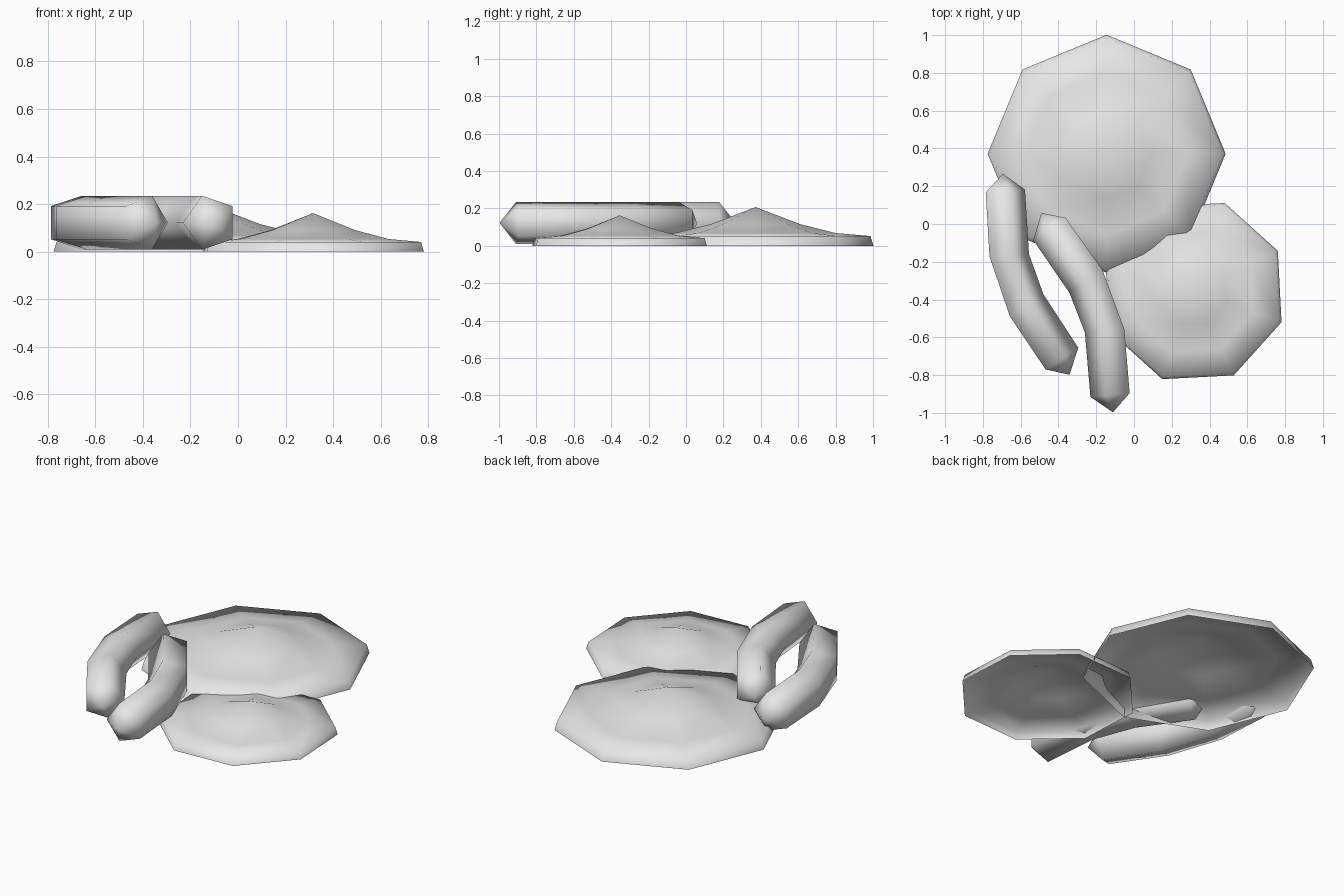
import bpy, bmesh
from math import sin, cos, pi, radians
from mathutils import Vector, Matrix

cube = bpy.data.objects.get("Cube")
if cube:
    bpy.data.objects.remove(cube, do_unlink=True)

grey = bpy.data.materials.new("light_grey")
grey.use_nodes = True
colour = (0.8, 0.8, 0.8, 1)
grey.diffuse_color = colour
grey.node_tree.nodes["Principled BSDF"].inputs["Base Color"].default_value = colour


def finish(name, bm):
    """Turn a bmesh into a fully smooth-shaded object."""
    for face in bm.faces:
        face.smooth = True
    mesh = bpy.data.meshes.new(name)
    bm.to_mesh(mesh)
    bm.free()
    mesh.materials.append(grey)
    obj = bpy.data.objects.new(name, mesh)
    bpy.context.collection.objects.link(obj)
    return obj


def bridge(bm, a, b):
    n = len(a)
    for i in range(n):
        j = (i + 1) % n
        bm.faces.new((a[i], a[j], b[j], b[i]))


def fan(bm, ring, tip):
    for i in range(len(ring)):
        bm.faces.new((ring[i], ring[(i + 1) % len(ring)], tip))


# Fried eggs: eight-sided lathed shells, open underneath
EGG_PROFILE = [(0.63, 0), (0.614, 0.052), (0.43, 0.068), (0.238, 0.116)]
EGG_TOP = 0.207


def egg(name, x, y, scale, turn):
    bm = bmesh.new()
    rings = []
    for r, z in EGG_PROFILE:
        angles = [radians(turn) + i * pi / 4 for i in range(8)]
        rings.append([bm.verts.new((r * cos(a), r * sin(a), z)) for a in angles])
    for low, high in zip(rings, rings[1:]):
        bridge(bm, low, high)
    fan(bm, rings[-1], bm.verts.new((0, 0, EGG_TOP)))
    bm.transform(Matrix.Translation((x, y, 0)) @ Matrix.Scale(scale, 4))
    finish(name, bm)


egg("large_egg", -0.145, 0.372, 1.0, 0)
egg("small_egg", 0.315, -0.355, 0.785, 25.5)

# Sausages: bent five-sided tubes with pointed ends.
# Each section runs from the flat outer side to the inner corner.
SECTIONS = [((-0.785, 0.167), (-0.577, 0.182)),
            ((-0.765, -0.172), (-0.556, -0.16)),
            ((-0.657, -0.489), (-0.479, -0.373)),
            ((-0.468, -0.77), (-0.295, -0.655))]
BACK_TIP, FRONT_TIP = (-0.694, 0.266), (-0.341, -0.798)
MID_Z, HALF_HEIGHT = 0.122, 0.113


def sausage(name, matrix):
    bm = bmesh.new()
    rings = []
    for outer, inner in SECTIONS:
        outer, inner = Vector(outer), Vector(inner)
        radius = (inner - outer).length / (1 + cos(pi / 5))
        across = (inner - outer).normalized()
        centre = inner - across * radius
        ring = []
        for i in range(5):
            a = i * 2 * pi / 5
            p = centre + across * radius * cos(a)
            z = MID_Z + HALF_HEIGHT * sin(a) / sin(2 * pi / 5)
            ring.append(bm.verts.new((p.x, p.y, z)))
        rings.append(ring)
    for a, b in zip(rings, rings[1:]):
        bridge(bm, a, b)
    fan(bm, rings[0], bm.verts.new((*BACK_TIP, MID_Z)))
    fan(bm, rings[-1], bm.verts.new((*FRONT_TIP, MID_Z)))
    bmesh.ops.recalc_face_normals(bm, faces=bm.faces)
    bm.transform(matrix)
    finish(name, bm)


sausage("outer_sausage", Matrix.Identity(4))
# The second one is the same shape turned end for end
pivot = (Vector(SECTIONS[0][0]) + Vector(SECTIONS[-1][0])) / 2
sausage("inner_sausage", Matrix.Translation((-0.193, -0.431, 0))
        @ Matrix.Rotation(radians(181.4), 4, "Z")
        @ Matrix.Translation((-pivot.x, -pivot.y, 0)))
